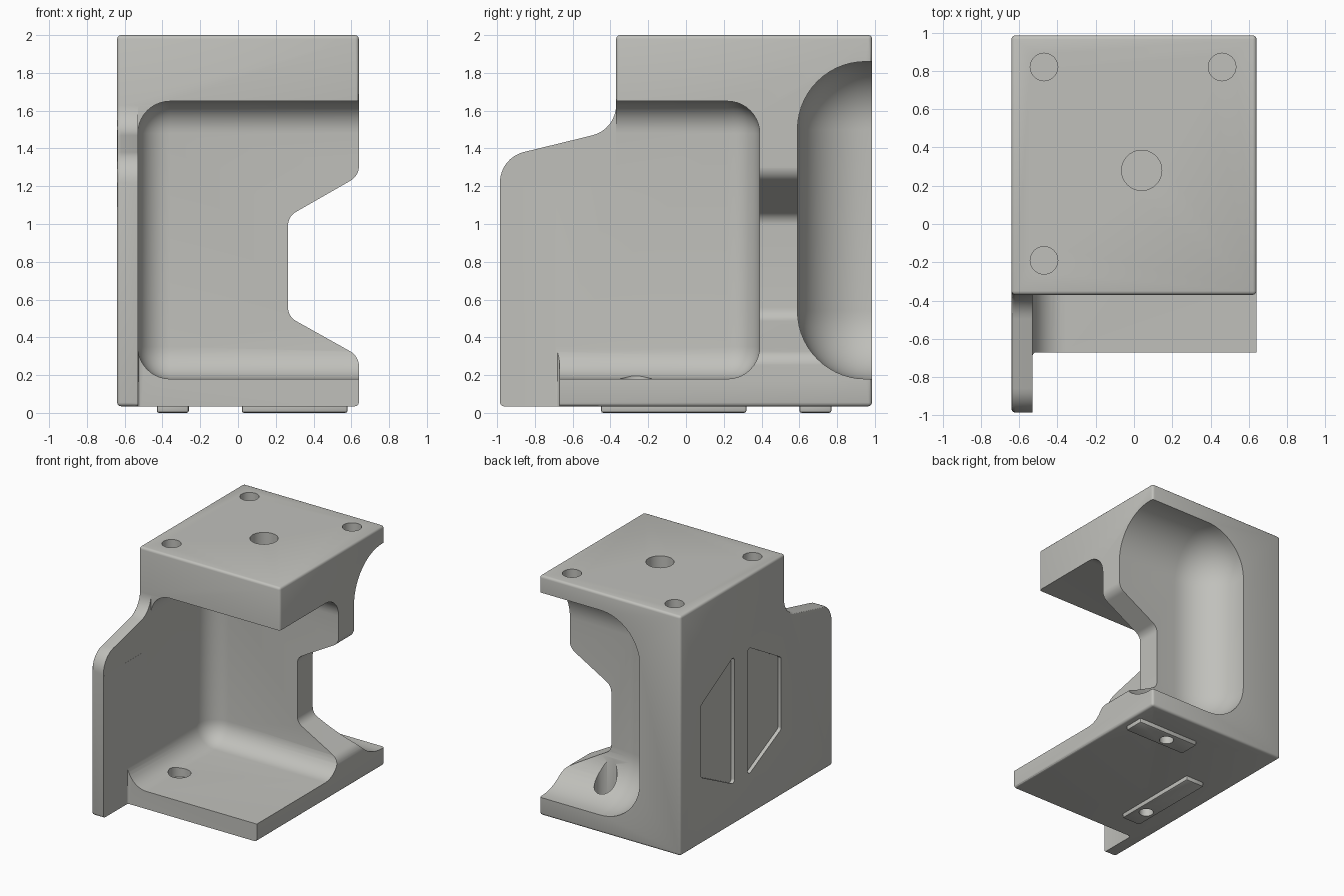
import bpy, bmesh, math
from mathutils import Vector

if "Cube" in bpy.data.objects:
    bpy.data.objects.remove(bpy.data.objects["Cube"])

grey = bpy.data.materials.new("warm_grey")
grey.diffuse_color = (0.53, 0.53, 0.50, 1)
grey.use_nodes = True
grey.node_tree.nodes["Principled BSDF"].inputs["Base Color"].default_value = grey.diffuse_color


def rounded(corners, steps=8):
    """2D outline from (a, b, radius) corners."""
    out = []
    for i, (a, b, r) in enumerate(corners):
        p = Vector((a, b))
        if r == 0:
            out.append(p)
            continue
        u = (Vector(corners[i - 1][:2]) - p).normalized()
        v = (Vector(corners[(i + 1) % len(corners)][:2]) - p).normalized()
        half = u.angle(v) / 2
        t = r / math.tan(half)
        c = p + (u + v).normalized() * r / math.sin(half)
        s, e, th = p + u * t - c, p + v * t - c, math.pi - 2 * half
        for k in range(steps + 1):
            f = k / steps
            out.append(c + (s * math.sin((1 - f) * th) + e * math.sin(f * th)) / math.sin(th))
    return out


def finish(name, bm):
    bmesh.ops.recalc_face_normals(bm, faces=bm.faces)
    me = bpy.data.meshes.new(name)
    bm.to_mesh(me)
    bm.free()
    ob = bpy.data.objects.new(name, me)
    bpy.context.collection.objects.link(ob)
    me.materials.append(grey)
    return ob


def apply(ob, mod):
    bpy.context.view_layer.objects.active = ob
    bpy.ops.object.modifier_apply(modifier=mod.name)


def bevel(ob, width, segments):
    m = ob.modifiers.new("bevel", 'BEVEL')
    m.width, m.segments = width, segments
    m.limit_method, m.angle_limit = 'ANGLE', math.radians(40)
    apply(ob, m)
    return ob


def prism(name, outline, lo, hi, axis):
    """Extrude an outline along x (outline is y,z) or y (outline is x,z)."""
    bm = bmesh.new()
    place = (lambda p, d: (d, p[0], p[1])) if axis == 'x' else (lambda p, d: (p[0], d, p[1]))
    face = bm.faces.new([bm.verts.new(place(p, lo)) for p in outline])
    ext = bmesh.ops.extrude_face_region(bm, geom=[face])
    move = (hi - lo, 0, 0) if axis == 'x' else (0, hi - lo, 0)
    bmesh.ops.translate(bm, vec=move, verts=[g for g in ext['geom'] if isinstance(g, bmesh.types.BMVert)])
    return finish(name, bm)


def box(name, x, y, z, r=0, segments=8):
    bm = bmesh.new()
    bmesh.ops.create_cube(bm, size=1)
    for v in bm.verts:
        v.co = [(s[0] + s[1]) / 2 + c * (s[1] - s[0]) for c, s in zip(v.co, (x, y, z))]
    ob = finish(name, bm)
    return bevel(ob, r, segments) if r else ob


def cylinder(name, x, y, r, z0, z1):
    bm = bmesh.new()
    bmesh.ops.create_cone(bm, cap_ends=True, segments=40, radius1=r, radius2=r, depth=z1 - z0)
    bmesh.ops.translate(bm, vec=(x, y, (z0 + z1) / 2), verts=bm.verts)
    return finish(name, bm)


def cut(ob, cutter):
    m = ob.modifiers.new("cut", 'BOOLEAN')
    m.operation, m.solver, m.object = 'DIFFERENCE', 'EXACT', cutter
    apply(ob, m)
    bpy.data.objects.remove(cutter)


# Bracket body: side-wall profile swept over the full width
body = prism("bracket_body", rounded([
    (-.985, .035, 0), (.985, .035, 0), (.985, 2, 0), (-.37, 2, 0),
    (-.37, 1.50, .165), (-.985, 1.35, .165)]), -.64, .64, 'x')
bevel(body, .02, 3)

# Space in front of the floor, and in front of the top block
cut(body, box("front_clearance", (-.5303, 1.2), (-1.5, -.67), (-.5, 2.5), .02, 3))
cut(body, box("upper_clearance", (-.5306, 1.2), (-1.4, -.3703), (1.2, 2.6)))

# Front and rear pockets with filleted inner edges
cut(body, box("front_pocket", (-.53, 1.3), (-1.6, .39), (.18, 1.65), .17, 10))
cut(body, box("rear_pocket", (-.27, 1.6), (.59, 1.6), (.18, 1.86), .36, 14))

# Notch through the middle web
cut(body, prism("web_notch", rounded([
    (.265, .51, .08), (.265, 1.04, .08), (.6405, 1.255, .09), (.6405, 1.45, 0),
    (.95, 1.45, 0), (.95, .2, 0), (.6405, .2, 0), (.6405, .30, .09)]), .1, 1.1, 'y'))

# Two mirrored shallow recesses on the outer wall
for s in (1, -1):
    cut(body, prism("side_recess", rounded([
        (.2 + s * .085, .36, .025), (.2 + s * .085, 1.42, .025),
        (.2 + s * .52, 1.17, .025), (.2 + s * .52, .58, .025)], 4), -.8, -.61, 'x'))

# Blind holes in the top
for x, y, r, d in ((-.47, .82, .072, .14), (.46, .82, .072, .14), (-.47, -.19, .072, .14), (.04, .28, .105, .25)):
    cut(body, cylinder("top_hole", x, y, r, 2 - d, 2.2))

# Locating keys under the floor, each with a counterbored screw hole
for name, xs, ys, hx, hy in (("front_key", (-.43, -.26), (-.45, .32), -.345, -.265),
                             ("rear_key", (.02, .58), (.60, .77), .25, .685)):
    key = box(name, xs, ys, (0, .06), .012, 2)
    cut(key, cylinder("screw_hole", hx, hy, .055, -.2, .3))
    cut(body, cylinder("screw_hole", hx, hy, .055, -.2, .15))
    cut(body, cylinder("screw_head", hx, hy, .085, .11, .9))

# Smooth fillets, crisp edges
for ob in bpy.context.scene.objects:
    bpy.ops.object.select_all(action='DESELECT')
    ob.select_set(True)
    bpy.context.view_layer.objects.active = ob
    bpy.ops.object.shade_smooth_by_angle(angle=math.radians(30))
